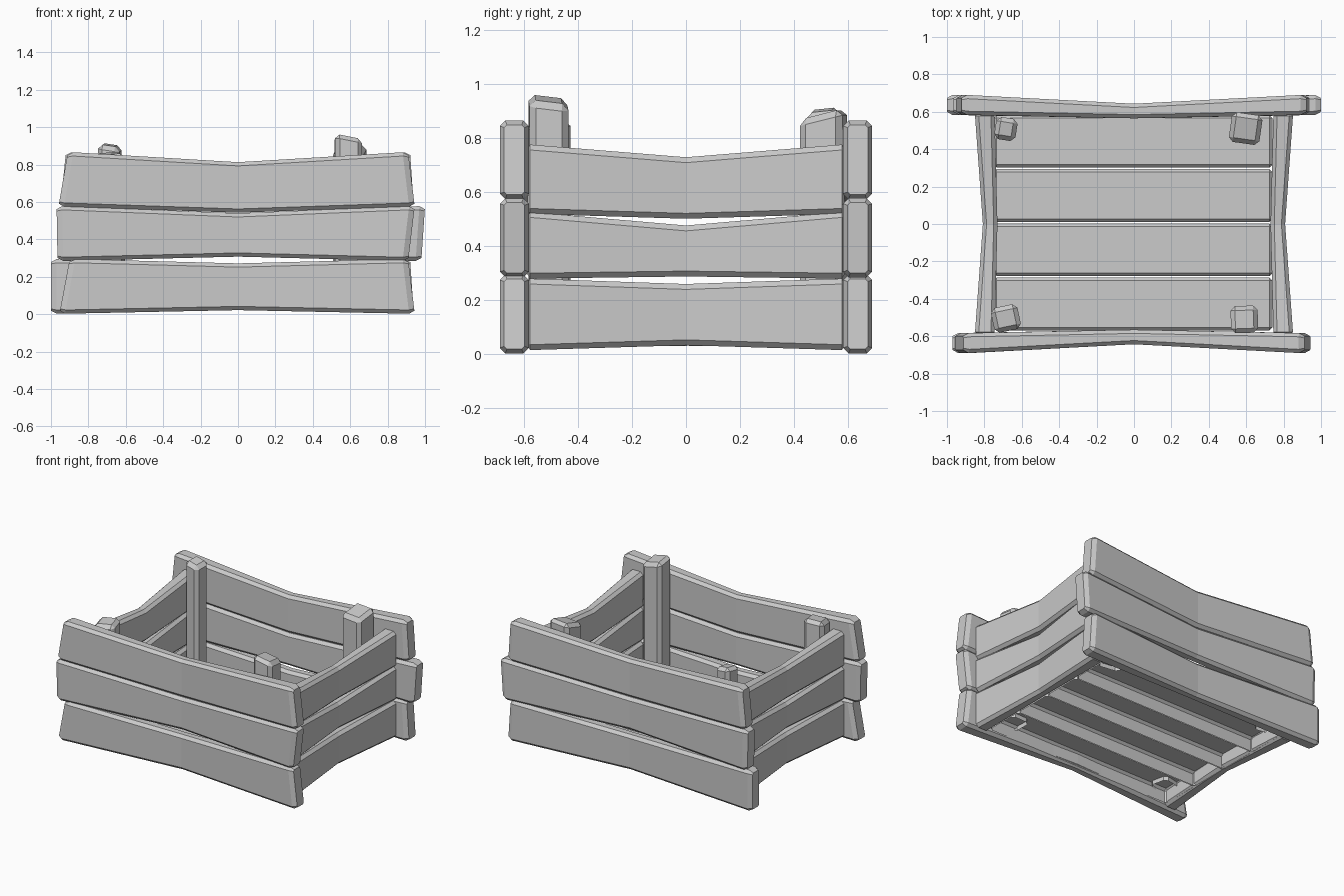
import bpy, bmesh
from mathutils import Vector, Matrix
from math import radians

if "Cube" in bpy.data.objects:
    bpy.data.objects.remove(bpy.data.objects["Cube"])


def finish(bm, name):
    bmesh.ops.recalc_face_normals(bm, faces=bm.faces)
    mesh = bpy.data.meshes.new(name)
    bm.to_mesh(mesh)
    bm.free()
    obj = bpy.data.objects.new(name, mesh)
    bpy.context.collection.objects.link(obj)
    return obj


def plank(name, ends, z_end, z_mid, t_end, t_mid, place, c=0.02, c_end=0.03):
    """Chamfered board bent at its middle; ends = bottom/top of each end."""
    lb, lt, rb, rt = ends
    bm = bmesh.new()

    def ring(ub, ut, zr, tr, shrink=0.0):
        z0, z1 = zr[0] + shrink, zr[1] - shrink
        t0, t1 = tr[0] + shrink, tr[1] - shrink
        k = c * (0.5 if shrink else 1)
        outline = [(t0 + k, z0), (t1 - k, z0), (t1, z0 + k), (t1, z1 - k),
                   (t1 - k, z1), (t0 + k, z1), (t0, z1 - k), (t0, z0 + k)]
        verts = []
        for t, z in outline:
            f = (z - zr[0]) / (zr[1] - zr[0])
            verts.append(bm.verts.new(place(ub + (ut - ub) * f, t, z)))
        return verts

    rings = [ring(lb, lt, z_end, t_end, c * 0.8),
             ring(lb + c_end, lt + c_end, z_end, t_end),
             ring(0, 0, z_mid, t_mid),
             ring(rb - c_end, rt - c_end, z_end, t_end),
             ring(rb, rt, z_end, t_end, c * 0.8)]
    for a, b in zip(rings, rings[1:]):
        for i in range(8):
            j = (i + 1) % 8
            bm.faces.new((a[i], a[j], b[j], b[i]))
    bm.faces.new(rings[0])
    bm.faces.new(rings[-1])
    return finish(bm, name)


def open_box(name, lo, hi, bevel, rot=0, slope=(0, 0)):
    """Bevelled box without a bottom; slope tilts its top."""
    lo, hi = Vector(lo), Vector(hi)
    size, mid = hi - lo, (lo + hi) / 2
    bm = bmesh.new()
    bmesh.ops.create_cube(bm, size=1)
    for v in bm.verts:
        v.co = Vector((v.co.x * size.x, v.co.y * size.y, v.co.z * size.z))
        if v.co.z > 0:
            v.co.z += slope[0] * v.co.x + slope[1] * v.co.y
    bottom = min(bm.faces, key=lambda f: f.calc_center_median().z)
    bmesh.ops.delete(bm, geom=[bottom], context='FACES_ONLY')
    edges = [e for e in bm.edges if len(e.link_faces) == 2]
    bmesh.ops.bevel(bm, geom=edges, offset=bevel, segments=1, affect='EDGES')
    bm.transform(Matrix.Translation(mid) @ Matrix.Rotation(radians(rot), 4, 'Z'))
    obj = finish(bm, name)
    # open shells: make sure the top faces outward
    top = max(obj.data.polygons, key=lambda p: p.center.z)
    if top.normal.z < 0:
        obj.data.flip_normals()
    return obj


rows = ["bottom", "middle", "top"]

# long front and back boards
long_end = [(0.003, 0.295), (0.285, 0.578), (0.575, 0.866)]
long_mid = [(0.022, 0.272), (0.308, 0.54), (0.543, 0.813)]
front_ends = [(-0.955, -0.90, 0.945, 0.91),
              (-0.965, -0.97, 0.91, 0.945),
              (-0.96, -0.91, 0.945, 0.91)]
back_ends = [(-1.0, -1.0, 0.94, 0.92),
             (-0.96, -0.965, 0.98, 1.0),
             (-0.95, -0.92, 0.94, 0.92)]
for side, sign, all_ends in (("front", -1, front_ends), ("back", 1, back_ends)):
    for i, row in enumerate(rows):
        plank(f"{side}_board_{row}", all_ends[i], long_end[i], long_mid[i],
              (0.583, 0.69), (0.565, 0.643),
              lambda u, t, z, s=sign: Vector((u, s * t, z)))

# short side boards
short_end = [(0.015, 0.28), (0.28, 0.527), (0.52, 0.777)]
short_mid = [(0.033, 0.26), (0.288, 0.477), (0.502, 0.73)]
for side, sign in (("left", -1), ("right", 1)):
    for i, row in enumerate(rows):
        plank(f"{side}_board_{row}", (-0.588, -0.588, 0.588, 0.588),
              short_end[i], short_mid[i], (0.745, 0.85), (0.73, 0.808),
              lambda u, t, z, s=sign: Vector((s * t, u, z)), c_end=0.01)

# floor slats, open underneath
for i in range(4):
    y = -0.569 + i * 0.29
    open_box(f"floor_slat_{i + 1}", (-0.75, y, 0.03), (0.74, y + 0.282, 0.13), 0.016)

# corner posts: centre x, y, width, depth, height, turn, top slope
posts = {
    "front_right_post": (0.59, -0.51, 0.145, 0.145, 0.945, 2, (-0.2, -0.12)),
    "front_left_post": (-0.685, -0.505, 0.145, 0.135, 0.86, 12, (0.08, 0.1)),
    "back_left_post": (-0.685, 0.508, 0.115, 0.12, 0.905, -9, (-0.15, 0.1)),
    "back_right_post": (0.597, 0.51, 0.165, 0.16, 0.89, -8, (0.0, 0.25)),
}
for name, (x, y, w, d, h, rot, slope) in posts.items():
    open_box(name, (x - w / 2, y - d / 2, 0.1), (x + w / 2, y + d / 2, h),
             0.024, rot, slope)
